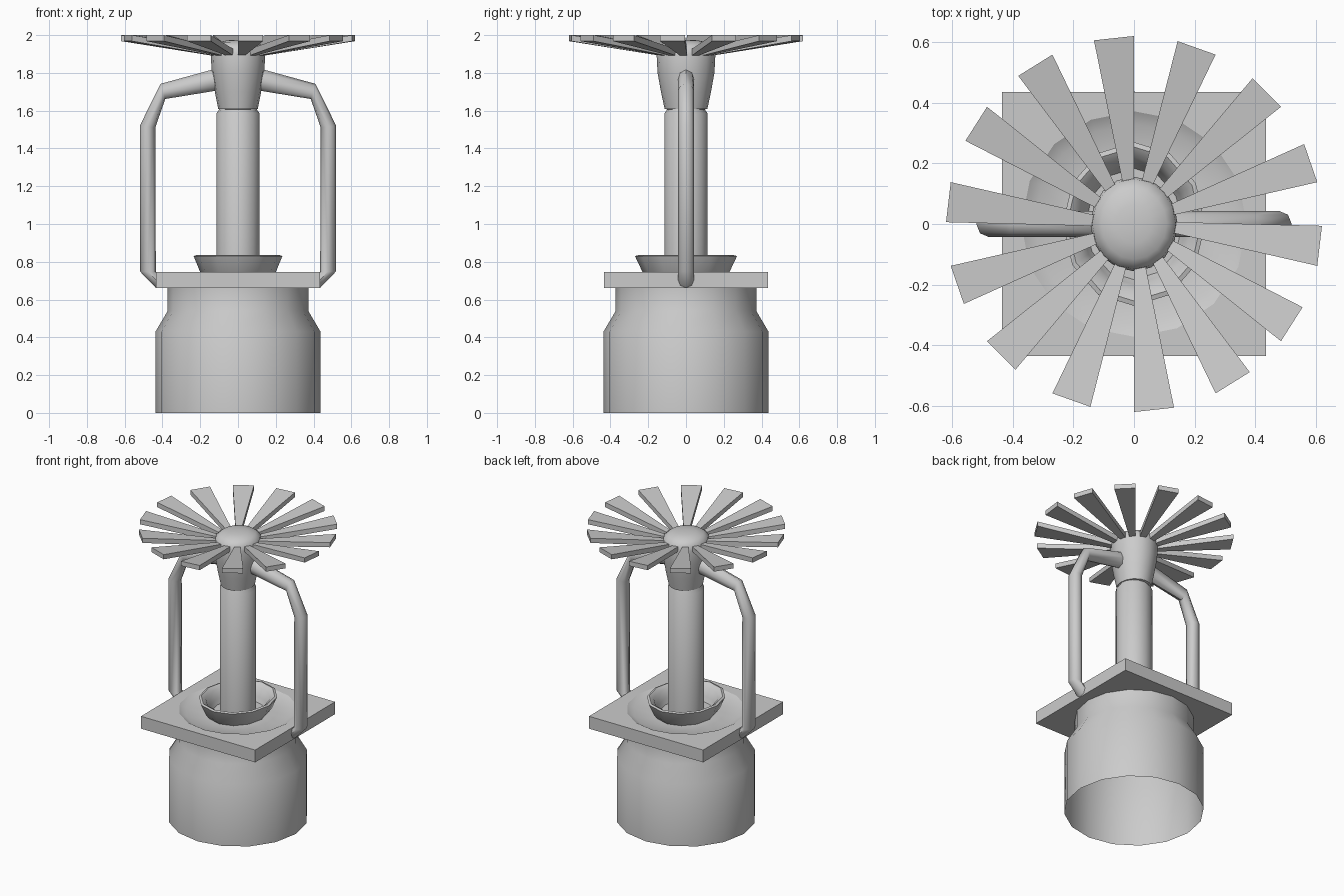
import bpy, bmesh, math
from math import sin, cos, pi, radians

if "Cube" in bpy.data.objects:
    bpy.data.objects.remove(bpy.data.objects["Cube"])


def finish(name, bm, angle=40):
    bmesh.ops.remove_doubles(bm, verts=bm.verts, dist=1e-5)
    bmesh.ops.recalc_face_normals(bm, faces=bm.faces)
    me = bpy.data.meshes.new(name)
    bm.to_mesh(me)
    bm.free()
    ob = bpy.data.objects.new(name, me)
    bpy.context.collection.objects.link(ob)
    bpy.ops.object.select_all(action='DESELECT')
    bpy.context.view_layer.objects.active = ob
    ob.select_set(True)
    bpy.ops.object.shade_smooth_by_angle(angle=radians(angle))
    return ob


def bridge(bm, rings, closed_ring=True):
    for a, b in zip(rings, rings[1:]):
        n = len(a)
        for i in range(n):
            j = (i + 1) % n
            bm.faces.new((a[i], a[j], b[j], b[i]))


def lathe(name, profile, n=16, sx=1.0, sy=1.0, cap_top=False, cap_bottom=False):
    bm = bmesh.new()
    rings = [[bm.verts.new((r * sx * cos(2 * pi * i / n), r * sy * sin(2 * pi * i / n), z))
              for i in range(n)] for r, z in profile]
    bridge(bm, rings)
    if cap_top:
        bm.faces.new(rings[-1])
    if cap_bottom:
        bm.faces.new(rings[0][::-1])
    return finish(name, bm)


# Threaded body, open underneath
lathe("body", [(0.437, 0), (0.437, 0.43), (0.372, 0.54), (0.372, 0.67)])

# Square plate with a round hole that carries a shallow dish
S, Z0, Z1, R, N = 0.435, 0.66, 0.745, 0.372, 16
bm = bmesh.new()


def loop(z, square):
    pts = []
    for i in range(N):
        c, s = cos(2 * pi * i / N), sin(2 * pi * i / N)
        k = S / max(abs(c), abs(s)) if square else R
        pts.append(bm.verts.new((c * k, s * k, z)))
    return pts


rings = [loop(Z0, False), loop(Z0, True), loop(Z1, True), loop(Z1, False)]
bridge(bm, rings)
finish("plate", bm)
lathe("plate_dish", [(0.372, 0.745), (0.33, 0.722), (0.2, 0.722), (0.05, 0.722)], cap_top=True)

# Oval cup around the foot of the bulb
lathe("cup", [(0.19, 0.72), (0.215, 0.75), (0.25, 0.83), (0.235, 0.835),
              (0.205, 0.815), (0.185, 0.76), (0.17, 0.73)],
      n=12, sx=0.94, sy=1.08, cap_top=True)

# Glass bulb
lathe("bulb", [(0.115, 0.725), (0.115, 1.585), (0.1, 1.605), (0.1, 1.65)],
      cap_top=True, cap_bottom=True)

# Hub that holds the deflector
lathe("hub", [(0.09, 1.605), (0.107, 1.61), (0.125, 1.7), (0.142, 1.8), (0.147, 1.9),
              (0.14, 1.935), (0.11, 1.96), (0.06, 1.972), (0.02, 1.975)],
      sx=0.98, sy=1.06, cap_top=True, cap_bottom=True)

# Frame arms: outer and inner edge points of each section
sections = [((0.09, 1.83), (0.09, 1.71)), ((0.41, 1.742), (0.385, 1.662)),
            ((0.52, 1.52), (0.438, 1.51)), ((0.52, 0.75), (0.435, 0.745)),
            ((0.435, 0.662), (0.425, 0.742))]
for side, label in ((1, "right"), (-1, "left")):
    bm = bmesh.new()
    rings = []
    for (ox, oz), (ix, iz) in sections:
        ring = []
        for i in range(8):
            a = 2 * pi * i / 8
            t = 0.5 + 0.5 * cos(a)
            ring.append(bm.verts.new((side * (ix + (ox - ix) * t), 0.043 * sin(a),
                                      iz + (oz - iz) * t)))
        rings.append(ring)
    bridge(bm, rings)
    bm.faces.new(rings[0])
    bm.faces.new(rings[-1])
    finish(label + "_arm", bm, 50)

# Deflector: fourteen rising wedge fins
bm = bmesh.new()
for k in range(14):
    a0 = radians(90) + k * 2 * pi / 14
    a1 = a0 + radians(12.3)
    rings = []
    for r, lo, hi in ((0.13, 1.89, 1.925), (0.62, 1.968, 2.0)):
        w = radians(3.5) if r < 0.2 else 0
        rings.append([bm.verts.new((r * cos(a), r * sin(a), z))
                      for a, z in ((a0, lo), (a1 + w, lo), (a1 + w, hi), (a0, hi))])
    bridge(bm, rings)
    bm.faces.new(rings[0])
    bm.faces.new(rings[1])
finish("deflector_fins", bm, 30)
